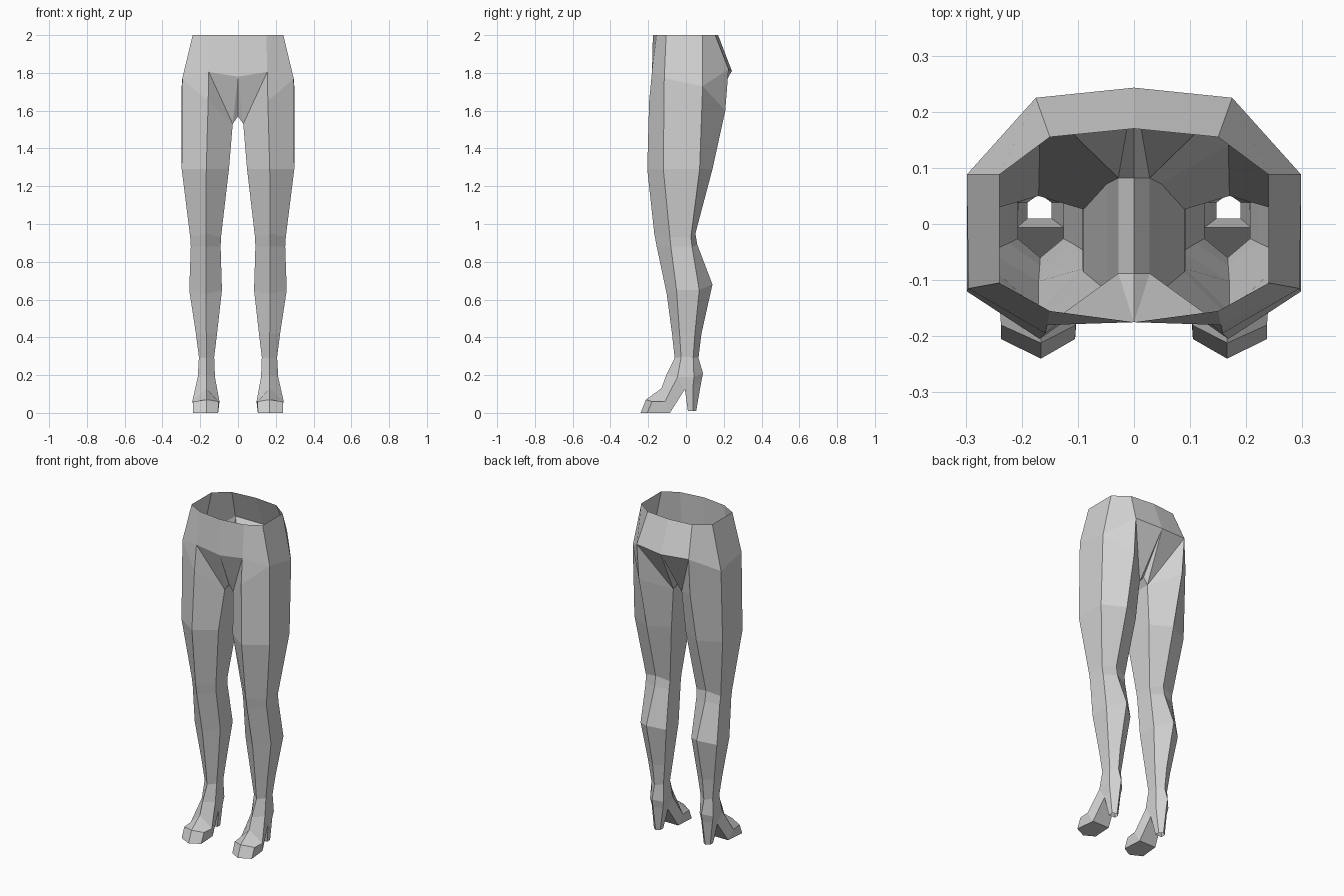
import bpy
import bmesh

cube = bpy.data.objects.get("Cube")
if cube:
    bpy.data.objects.remove(cube, do_unlink=True)

grey = bpy.data.materials.new("plain grey")
grey.use_nodes = True
COLOUR = (0.65, 0.65, 0.65, 1)
grey.diffuse_color = COLOUR
grey.node_tree.nodes["Principled BSDF"].inputs["Base Color"].default_value = COLOUR

bm = bmesh.new()


def verts(*points):
    return [bm.verts.new(p) for p in points]


def face(*vs):
    return bm.faces.new(vs)


def bridge(a, b, closed=True):
    """Quads between two rows of vertices of equal length."""
    n = len(a)
    for i in range(n if closed else n - 1):
        j = (i + 1) % n
        face(a[i], a[j], b[j], b[i])


def leg_ring(z_front, z_side, z_back, x_in, x_mid, x_out, front, side_front, side_back, back):
    """Six-sided section: front, outer front, outer back, back, inner back, inner front."""
    return verts((x_mid, front, z_front), (x_out, side_front, z_side),
                 (x_out, side_back, z_side), (x_mid, back, z_back),
                 (x_in, side_back, z_side), (x_in, side_front, z_side))


# Hips: open waist and the widest row, from front centre round to back centre
waist = verts((0, -0.175, 2), (0.15, -0.155, 2), (0.24, -0.105, 2),
              (0.24, 0.088, 2), (0.15, 0.155, 2), (0, 0.17, 2))
hip = verts((0, -0.175, 1.78), (0.155, -0.18, 1.805), (0.295, -0.115, 1.77),
            (0.298, 0.088, 1.73), (0.175, 0.225, 1.82), (0, 0.243, 1.81))
bridge(waist, hip, closed=False)
outer_hip_face = face  # helper alias is not needed further
f_mid, f, of, ob, b, b_mid = hip

# Crotch strip and top of the thigh
c_front, c_back, in_front, in_back, t_front, t_back = verts(
    (0, -0.088, 1.57), (0, 0.082, 1.57), (0.028, -0.088, 1.53),
    (0.028, 0.082, 1.53), (0.158, -0.195, 1.65), (0.173, 0.208, 1.6))
face(c_front, in_front, in_back, c_back)
face(f_mid, in_front, c_front)
face(f_mid, f, in_front)
face(f, t_front, in_front)
face(f, of, t_front)
face(b_mid, c_back, in_back)
face(b_mid, in_back, b)
face(b, in_back, t_back)
face(b, t_back, ob)

# Leg: thigh, knee, calf and ankle sections
rows = [[t_front, of, ob, t_back, in_back, in_front]]
for section in (
        (1.29, 1.29, 1.29, 0.048, 0.168, 0.298, -0.205, -0.12, 0.072, 0.14),
        (0.95, 0.93, 0.95, 0.09, 0.17, 0.253, -0.168, -0.085, 0.026, 0.05),
        (0.88, 0.88, 0.89, 0.092, 0.17, 0.25, -0.155, -0.08, 0.032, 0.06),
        (0.63, 0.65, 0.68, 0.085, 0.17, 0.258, -0.102, -0.05, 0.07, 0.14),
        (0.42, 0.42, 0.42, 0.111, 0.168, 0.223, -0.074, -0.034, 0.047, 0.082),
        (0.29, 0.295, 0.29, 0.126, 0.167, 0.207, -0.06, -0.026, 0.038, 0.066),
        (0.2, 0.19, 0.21, 0.122, 0.167, 0.213, -0.105, -0.045, 0.042, 0.09)):
    rows.append(leg_ring(*section))
for upper, lower in zip(rows, rows[1:]):
    bridge(upper, lower)
F, OF, OB, B, IB, IF = rows[-1]

# Ankle sides and tapering heel, open underneath
arch_out, arch_in = verts((0.208, -0.006, 0.125), (0.126, -0.006, 0.125))
h_out, h_back, h_in = verts((0.205, 0.038, 0.15), (0.167, 0.08, 0.16), (0.129, 0.038, 0.15))
face(OF, OB, h_out, arch_out)
face(IB, IF, arch_in, h_in)
face(OB, B, h_back, h_out)
face(B, IB, h_in, h_back)
heel_tip = verts((0.19, 0.01, 0.01), (0.19, 0.038, 0.01), (0.168, 0.054, 0.01),
                 (0.147, 0.038, 0.01), (0.147, 0.01, 0.01))
bridge([arch_out, h_out, h_back, h_in, arch_in], heel_tip)

# Foot: instep, ball and pointed toe, rows from outer sole over the top to inner sole
instep = [arch_out, OF, F, IF, arch_in]
ball = verts((0.225, -0.085, 0), (0.242, -0.112, 0.06), (0.167, -0.13, 0.13),
             (0.098, -0.112, 0.06), (0.112, -0.085, 0))
toe = verts((0.237, -0.205, 0), (0.237, -0.18, 0.06), (0.166, -0.212, 0.07),
            (0.104, -0.18, 0.06), (0.105, -0.205, 0))
bridge(instep, ball)
bridge(ball, toe, closed=False)
tip = verts((0.166, -0.24, 0))[0]
face(toe[0], toe[1], toe[2], tip)
face(tip, toe[2], toe[3], toe[4])
face(ball[0], toe[0], tip, toe[4], ball[4])

# Outward normals, checked on the outer hip
bmesh.ops.recalc_face_normals(bm, faces=bm.faces[:])
bm.normal_update()
side = max(bm.faces, key=lambda q: abs(q.normal.x) * q.calc_center_median().x)
if side.normal.x < 0:
    bmesh.ops.reverse_faces(bm, faces=bm.faces[:])

mesh = bpy.data.meshes.new("hips_and_legs")
bm.to_mesh(mesh)
bm.free()
mesh.materials.append(grey)
body = bpy.data.objects.new("hips_and_legs", mesh)
bpy.context.collection.objects.link(body)

# Other half
mirror = body.modifiers.new("Mirror", 'MIRROR')
mirror.use_axis[0] = True
mirror.use_clip = True
mirror.merge_threshold = 0.001
